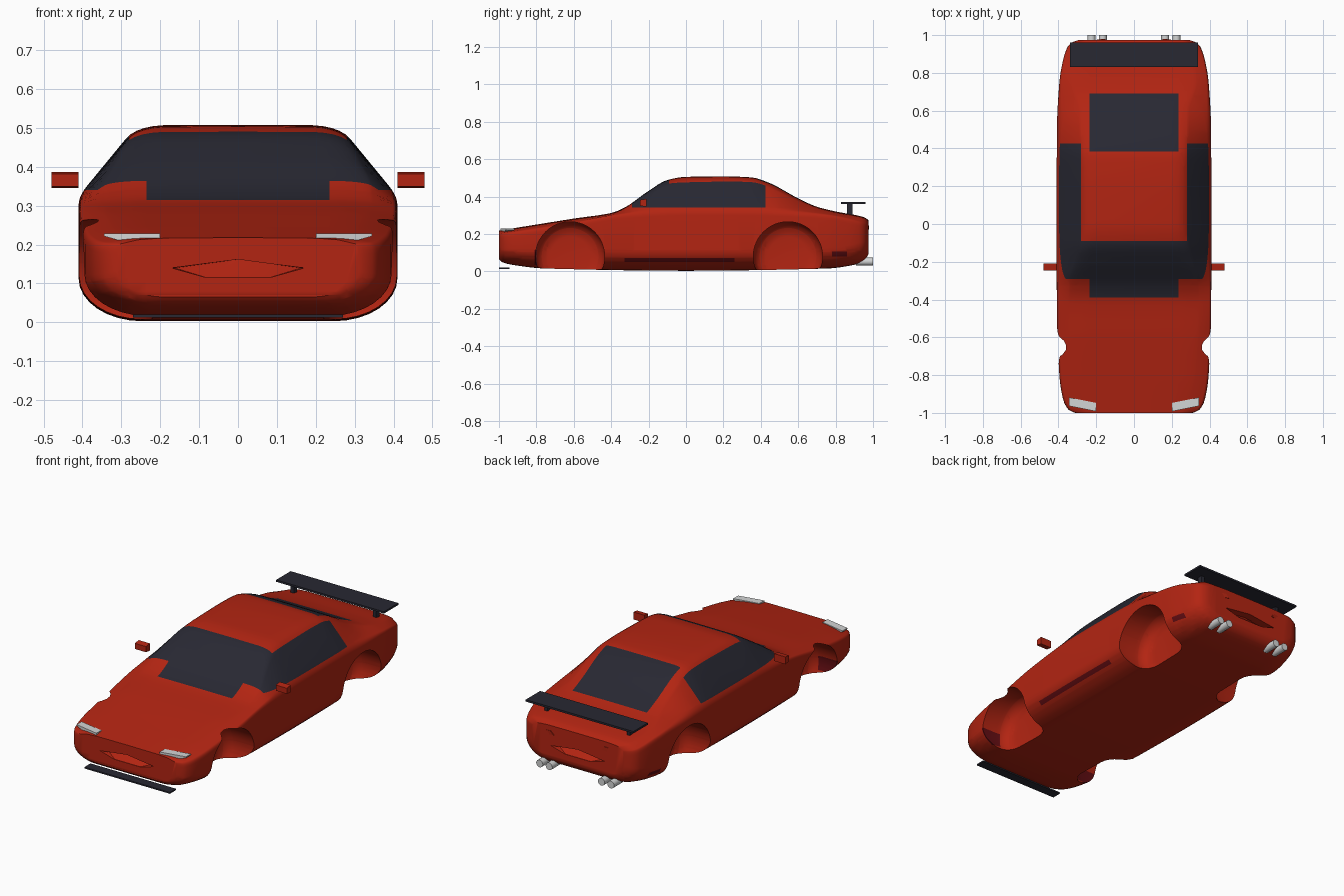
import bpy, bmesh, math
from mathutils import Matrix, Vector

old = bpy.data.objects.get("Cube")
if old:
    bpy.data.objects.remove(old, do_unlink=True)


def material(name, rgb, rough=0.5):
    m = bpy.data.materials.new(name)
    m.use_nodes = True
    m.diffuse_color = (*rgb, 1)
    bsdf = m.node_tree.nodes["Principled BSDF"]
    bsdf.inputs["Base Color"].default_value = (*rgb, 1)
    bsdf.inputs["Roughness"].default_value = rough
    return m


RED = material("body red", (0.45, 0.018, 0.006))
DARK = material("dark glass and trim", (0.021, 0.021, 0.032))
MAROON = material("dark red trim", (0.12, 0.004, 0.006))
SILVER = material("light silver", (0.65, 0.66, 0.66))


def finish(name, bm, mats, angle=35):
    bmesh.ops.recalc_face_normals(bm, faces=bm.faces)
    mesh = bpy.data.meshes.new(name)
    bm.to_mesh(mesh)
    bm.free()
    ob = bpy.data.objects.new(name, mesh)
    bpy.context.collection.objects.link(ob)
    for m in mats:
        mesh.materials.append(m)
    smooth(ob, angle)
    return ob


def smooth(ob, angle):
    bpy.ops.object.select_all(action='DESELECT')
    ob.select_set(True)
    bpy.context.view_layer.objects.active = ob
    bpy.ops.object.shade_smooth_by_angle(angle=math.radians(angle))


def loft(bm, rings):
    """Skin closed rings of equal length and cap both ends."""
    rows = [[bm.verts.new(p) for p in ring] for ring in rings]
    n = len(rows[0])
    for a, b in zip(rows, rows[1:]):
        for i in range(n):
            j = (i + 1) % n
            bm.faces.new((a[i], a[j], b[j], b[i]))
    bm.faces.new(rows[0])
    bm.faces.new(rows[-1])


def solid(name, rings, mat):
    bm = bmesh.new()
    loft(bm, rings)
    bmesh.ops.triangulate(bm, faces=[f for f in bm.faces if len(f.verts) > 4])
    return finish(name, bm, [mat])


def box(name, xs, ys, zs, mat):
    rings = [[(x, ys[0], zs[0]), (x, ys[1], zs[0]), (x, ys[1], zs[1]), (x, ys[0], zs[1])] for x in xs]
    return solid(name, rings, mat)


def curve(keys, y):
    """Monotone smooth interpolation through (y, value) keys."""
    sec = [(b[1] - a[1]) / (b[0] - a[0]) for a, b in zip(keys, keys[1:])]
    tan = [sec[0]] + [2 * p * q / (p + q) if p * q > 0 else 0 for p, q in zip(sec, sec[1:])] + [sec[-1]]
    for i in range(len(sec)):
        (ya, va), (yb, vb) = keys[i], keys[i + 1]
        if y <= yb or i == len(sec) - 1:
            h = yb - ya
            t = min(max((y - ya) / h, 0), 1)
            s = t * t * (3 - 2 * t)
            return va + (vb - va) * s + h * t * (1 - t) * (tan[i] * (1 - t) - tan[i + 1] * t)


# Body profiles along the length
WIDTH = [(-1, .31), (-.985, .345), (-.93, .375), (-.8, .395), (-.5, .408), (0, .41),
         (.5, .408), (.75, .395), (.87, .375), (.94, .35), (.965, .32), (.975, .29)]
FLOOR = [(-1, .065), (-.985, .05), (-.93, .035), (-.75, .015), (0, .003),
         (.75, .015), (.9, .035), (.955, .06), (.975, .09)]
TOP = [(-1, .218), (-.8, .25), (-.6, .282), (-.4, .312), (-.33, .34), (-.2, .43), (-.1, .488),
       (0, .505), (.2, .508), (.35, .502), (.44, .475), (.6, .39), (.7, .345), (.8, .32),
       (.95, .29), (.975, .275)]
BELT = [(-1, .2), (-.6, .26), (-.35, .305), (0, .325), (.3, .325), (.6, .315), (.8, .295), (.975, .25)]
ROOF = [(-1, .25), (-.8, .31), (-.45, .335), (-.29, .33), (-.2, .30), (-.1, .27), (0, .26),
        (.36, .265), (.6, .27), (.75, .32), (.95, .3), (.975, .25)]


def fillet(a, b, c, n=5):
    a, b, c = Vector(a), Vector(b), Vector(c)
    return [a * (1 - t) ** 2 + b * 2 * t * (1 - t) + c * t * t for t in (i / n for i in range(n + 1))]


def section(y):
    w, b, top, belt, r = (curve(k, y) for k in (WIDTH, FLOOR, TOP, BELT, ROOF))
    h = min(0.11, (belt - b) * 0.5)
    half = [Vector((w * 0.3, b))]
    for i in range(9):
        a = math.pi / 2 * i / 8
        half.append(Vector((w * (0.6 + 0.4 * math.sin(a)), b + h * (1 - math.cos(a)))))
    shoulder, edge = Vector((w, belt)), Vector((r, top - 0.004))
    half += fillet((w, belt - 0.025), shoulder, shoulder.lerp(edge, 0.15))
    half += fillet(edge.lerp(shoulder, 0.18), edge, (r - 0.07, top - 0.001))
    ring = [Vector((0, b))] + half + [Vector((0, top))] + [Vector((-p.x, p.y)) for p in reversed(half)]
    return [(p.x, y, p.y) for p in ring]


stations = [-1, -.995, -.985, -.97] + [-.95 + .025 * i for i in range(76)] + [.94, .955, .965, .975]
bm = bmesh.new()
loft(bm, [section(y) for y in stations])
body = finish("body", bm, [RED, DARK, MAROON])

# Cutters: wheel arches, front intake and rear recess
cutters = []
for side in (1, -1):
    for y in (-0.62, 0.545):
        bm = bmesh.new()
        spin = Matrix.Translation((side * 0.42, y, 0.08)) @ Matrix.Rotation(math.pi / 2, 4, 'Y')
        bmesh.ops.create_cone(bm, cap_ends=True, segments=48, radius1=.185, radius2=.185, depth=.4, matrix=spin)
        inner = [e for e in bm.edges if all(abs(v.co.x) < 0.3 for v in e.verts)]
        bmesh.ops.bevel(bm, geom=inner, offset=0.08, segments=5, profile=0.5, affect='EDGES')
        cutters.append(finish("arch_cutter", bm, [RED]))

mouth = [(-.18, .14), (0, .162), (.18, .14), (.09, .115), (-.09, .115)]
for end, y_face, lift in ((-1, 1.0, 0), (1, .975, .02)):
    outer = [(x, end * (y_face + .05), z + lift) for x, z in mouth]
    inner = [(x * .9, end * (y_face - (.045 if z > .13 else .002)), z + lift) for x, z in mouth]
    cutters.append(solid("recess_cutter", [outer, inner], RED))

for c in cutters:
    c.hide_render = True
    mod = body.modifiers.new("cut", 'BOOLEAN')
    mod.operation, mod.solver, mod.object = 'DIFFERENCE', 'EXACT', c
    bpy.context.view_layer.objects.active = body
    bpy.ops.object.modifier_apply(modifier=mod.name)
for c in cutters:
    bpy.data.objects.remove(c, do_unlink=True)


# Windows and dark red trim, cut as clean faces and coloured by position
def paint(c, n):
    x, y, z = abs(c.x), c.y, c.z
    cowl = -.39 < y < -.28 and x < .235 and z > .3 and n.z > .3
    cabin = -.29 < y < .425 and z > .34 and (y < -.09 or (x > .28 and z < .49))
    rear = .385 < y < .69 and x < .235 and n.z > .3
    if cowl or cabin or rear:
        return 1
    sill = -.33 < y < .26 and .05 < z < .07 and x > .3
    front_mark = -.81 < y < -.74 and .035 < z < .115 and x > .27
    rear_mark = .78 < y < .86 and .08 < z < .105 and x > .3
    return 2 if sill or front_mark or rear_mark else 0


bm = bmesh.new()
bm.from_mesh(body.data)
cuts = [('x', v) for v in (-.28, -.235, .235, .28)]
cuts += [('y', v) for v in (-.81, -.74, -.39, -.33, -.29, -.09, .26, .385, .425, .69, .78, .86)]
cuts += [('z', v) for v in (.035, .05, .07, .08, .105, .115, .34, .49)]
for axis, v in cuts:
    normal = Vector([float(axis == k) for k in "xyz"])
    geom = bm.verts[:] + bm.edges[:] + bm.faces[:]
    bmesh.ops.bisect_plane(bm, geom=geom, dist=1e-5, plane_co=normal * v, plane_no=normal)
bm.normal_update()
for f in bm.faces:
    f.material_index = paint(f.calc_center_median(), f.normal)
bm.to_mesh(body.data)
bm.free()
smooth(body, 35)

# Parts that repeat on both sides
lamp = [(.2, .2), (.29, .206), (.345, .222), (.345, .229), (.2, .229)]
tail = [(.15, .225), (.32, .2), (.32, .235), (.17, .245)]
for side, tag in ((1, "left"), (-1, "right")):
    def slant(x):
        return -.992 + max(0, x - .2) * .2
    solid(tag + "_headlight", [[(side * x, slant(x) + d, z) for x, z in lamp] for d in (0, .045)], SILVER)
    solid(tag + "_tail_light", [[(side * x, y - max(0, x - .25) * .3, z) for x, z in tail]
                                for y in (.94, .979)], RED)
    solid(tag + "_mirror", [[(side * x, y, z) for y, z in ((-.245, .35), (-.21, .345), (-.21, .387), (-.245, .382))]
                            for x in (.41, .48)], RED)
    box(tag + "_wing_strut", (side * .25, side * .27), (.86, .89), (.295, .362), DARK)
    for x in (.165, .225):
        bm = bmesh.new()
        turn = Matrix.Translation((side * x, .955, .052)) @ Matrix.Rotation(math.pi / 2, 4, 'X')
        bmesh.ops.create_cone(bm, cap_ends=True, segments=16, radius1=.021, radius2=.021, depth=.09, matrix=turn)
        finish(tag + "_exhaust", bm, [SILVER])

# Rear wing and front lip
box("rear_wing", (-.34, .34), (.83, .96), (.36, .371), DARK)
box("front_lip", (-.27, .27), (-1, -.945), (.012, .02), DARK)
